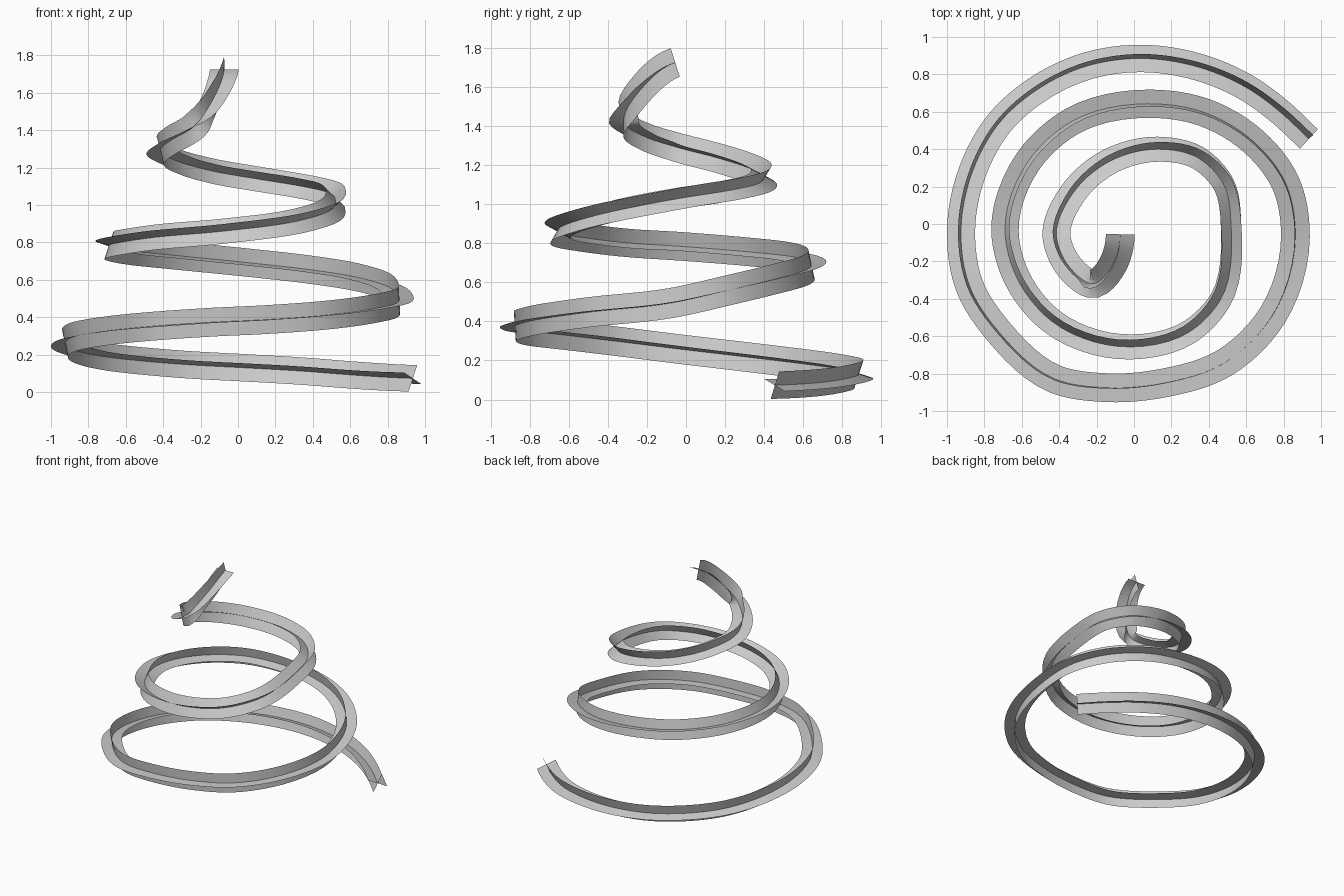
import bpy, bmesh, math
from mathutils import Vector

if "Cube" in bpy.data.objects:
    bpy.data.objects.remove(bpy.data.objects["Cube"])

HALF = 0.077      # half width of each ribbon
STEPS = 6         # samples between path points

# Spine of the conical spiral, bottom to top
PATH = [
    (.935, .455, .073), (.78, .60, .08), (.60, .73, .092), (.34, .84, .112), (.03, .885, .13),
    (-.25, .845, .145), (-.50, .73, .165), (-.72, .54, .19), (-.86, .29, .22), (-.925, -.05, .26),
    (-.88, -.33, .295), (-.72, -.58, .325), (-.42, -.83, .355), (-.15, -.875, .373),
    (.16, -.85, .388), (.48, -.745, .412), (.74, -.49, .448), (.863, -.07, .495),
    (.81, .22, .56), (.64, .44, .613), (.38, .595, .655), (.07, .643, .69),
    (-.33, .55, .73), (-.57, .33, .755), (-.69, -.04, .785), (-.63, -.28, .80),
    (-.44, -.52, .828), (-.08, -.655, .86), (.30, -.575, .91), (.46, -.41, .955),
    (.52, -.03, 1.03), (.475, .22, 1.07), (.34, .355, 1.10), (.13, .40, 1.135),
    (-.13, .335, 1.18), (-.33, .16, 1.237), (-.415, -.06, 1.295), (-.36, -.21, 1.345),
    (-.235, -.318, 1.42), (-.115, -.22, 1.60), (-.073, -.055, 1.725)]

# Lean of the cross section: (path index, degrees the outer fin is raised)
LEAN = [(0, -24), (4, -18), (9, -12), (13, -4), (17, 3), (21, 12), (24, 18),
        (27, 29), (30, 44), (33, 60), (36, 76), (40, 90)]


def lean_at(t):
    for (a, va), (b, vb) in zip(LEAN, LEAN[1:]):
        if t <= b:
            return math.radians(va + (vb - va) * (t - a) / (b - a))
    return math.radians(LEAN[-1][1])


def sample(points):
    """Smooth path (centripetal-like Hermite) as (position, tangent, parameter)."""
    p = [Vector(q) for q in points]
    n = len(p)
    d = [(p[i + 1] - p[i]).length for i in range(n - 1)]
    tan = []
    for i in range(n):
        if i == 0:
            tan.append((p[1] - p[0]) / d[0])
        elif i == n - 1:
            tan.append(Vector((.03, .95, .3)).normalized())
        else:
            a, b = (p[i] - p[i - 1]) / d[i - 1], (p[i + 1] - p[i]) / d[i]
            tan.append((a * d[i] + b * d[i - 1]) / (d[i] + d[i - 1]))
    out = []
    for i in range(n - 1):
        for k in range(STEPS + (i == n - 2)):
            s = k / STEPS
            m0, m1 = tan[i] * d[i], tan[i + 1] * d[i]
            pos = ((2*s**3 - 3*s**2 + 1) * p[i] + (s**3 - 2*s**2 + s) * m0
                   + (3*s**2 - 2*s**3) * p[i + 1] + (s**3 - s**2) * m1)
            vel = ((6*s*s - 6*s) * p[i] + (3*s*s - 4*s + 1) * m0
                   + (6*s - 6*s*s) * p[i + 1] + (3*s*s - 2*s) * m1)
            out.append((pos, vel.normalized(), i + s))
    return out


def ribbon(name, turn):
    """Thin strip following the spine, turned about it by a fixed angle."""
    bm = bmesh.new()
    prev = None
    for pos, t, u in sample(PATH):
        outer = t.cross(Vector((0, 0, 1))).normalized()
        up = outer.cross(t)
        a = lean_at(u) + turn
        w = (outer * math.cos(a) + up * math.sin(a)) * HALF
        row = [bm.verts.new(pos + w * f) for f in (-1, 0, 1)]
        if prev:
            for j in range(2):
                bm.faces.new((prev[j], prev[j + 1], row[j + 1], row[j]))
        prev = row
    for f in bm.faces:
        f.smooth = True
    me = bpy.data.meshes.new(name)
    bm.to_mesh(me)
    bm.free()
    ob = bpy.data.objects.new(name, me)
    bpy.context.collection.objects.link(ob)


# Two crossed ribbons form the spiral garland
ribbon("flat_ribbon", 0)
ribbon("upright_ribbon", math.pi / 2)
